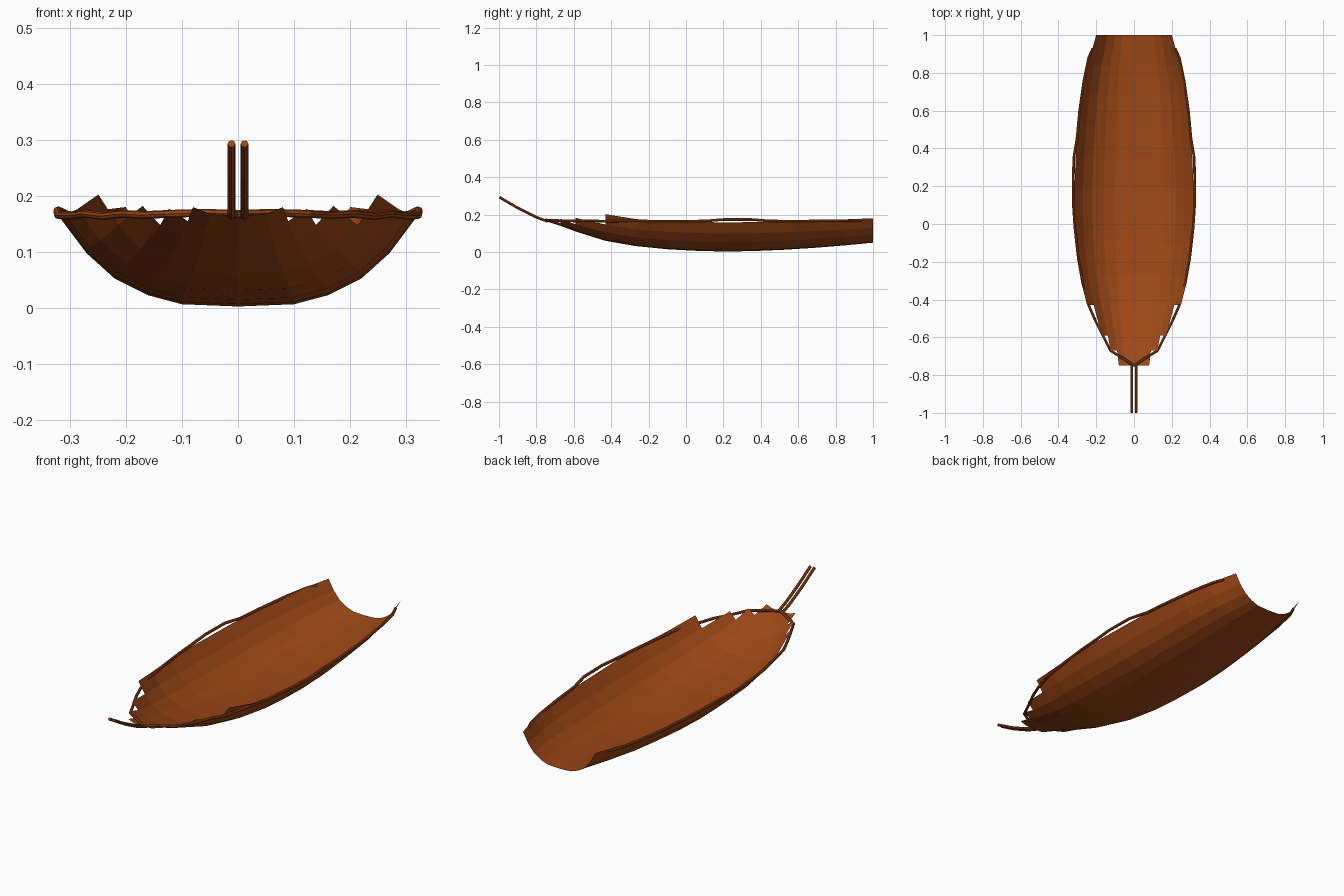
import bpy, bmesh
from mathutils import Vector

if "Cube" in bpy.data.objects:
    bpy.data.objects.remove(bpy.data.objects["Cube"])

wood = bpy.data.materials.new("rust_brown_wood")
wood.diffuse_color = (0.35, 0.065, 0.008, 1)
wood.use_nodes = True
wood.node_tree.nodes["Principled BSDF"].inputs["Base Color"].default_value = wood.diffuse_color

# Hull stations: y, width scale, keel height, depth scale
stations = [(-0.75, .50, .165, .75), (-0.67, .56, .140, .75), (-0.59, .63, .110, .76),
            (-0.43, .79, .060, .92), (-0.27, .91, .032, .93), (-0.10, .98, .015, .98),
            (0.05, 1.0, .007, 1.0), (0.20, 1.0, .003, 1.0), (0.35, .98, .005, 1.0),
            (0.52, .935, .012, .99), (0.68, .88, .022, .95), (0.84, .78, .035, .90),
            (1.0, .635, .05, .84)]
# Plank edges at the widest section: half width, height above keel
planks = [(0, 0), (.10, .004), (.16, .020), (.22, .050), (.27, .095), (.315, .155)]
first = [0, 0, 1, 2, 3]       # station where each plank starts, giving the stepped bow


def finish(name, bm):
    me = bpy.data.meshes.new(name)
    bm.to_mesh(me)
    bm.free()
    me.materials.append(wood)
    ob = bpy.data.objects.new(name, me)
    bpy.context.collection.objects.link(ob)
    return ob


# Thin plank shell, open at the stern
bm = bmesh.new()
for side in (-1, 1):
    grid = [[bm.verts.new((side * px * s, y, k + pz * d)) for px, pz in planks]
            for y, s, k, d in stations]
    for j in range(len(planks) - 1):
        for i in range(first[j], len(stations) - 1):
            f = [grid[i][j], grid[i][j + 1], grid[i + 1][j + 1], grid[i + 1][j]]
            bm.faces.new(f if side < 0 else f[::-1])
bmesh.ops.remove_doubles(bm, verts=bm.verts, dist=1e-5)
bmesh.ops.delete(bm, geom=[v for v in bm.verts if not v.link_faces], context='VERTS')
bmesh.ops.recalc_face_normals(bm, faces=bm.faces)
finish("hull", bm)


def tube(name, pts, r, n=8):
    """Faceted pole swept along a path."""
    cu = bpy.data.curves.new(name, 'CURVE')
    cu.dimensions = '3D'
    cu.bevel_depth = r
    cu.bevel_resolution = n // 2 - 2
    cu.use_fill_caps = True
    sp = cu.splines.new('POLY')
    sp.points.add(len(pts) - 1)
    for p, co in zip(sp.points, pts):
        p.co = (*co, 1)
    sp.use_smooth = False
    cu.materials.append(wood)
    ob = bpy.data.objects.new(name, cu)
    bpy.context.collection.objects.link(ob)


# Gunwale rails and twin bow poles
rail = [(0, -.75, .168), (.06, -.71, .170), (.125, -.67, .168), (.165, -.59, .166),
        (.205, -.51, .168), (.24, -.43, .164), (.272, -.31, .168), (.295, -.18, .165),
        (.313, -.02, .165), (.321, .10, .166), (.322, .20, .174), (.319, .35, .174),
        (.302, .45, .166), (.288, .60, .165), (.265, .76, .167), (.24, .88, .168), (.218, .93, .170)]
for side, label in ((-1, "left"), (1, "right")):
    tube("gunwale_" + label, [(side * x, y, z) for x, y, z in rail], .007)
    tube("bow_pole_" + label, [(side * .0115, y, z) for y, z in
         ((-.74, .164), (-.80, .186), (-.90, .236), (-.997, .293))], .007)
